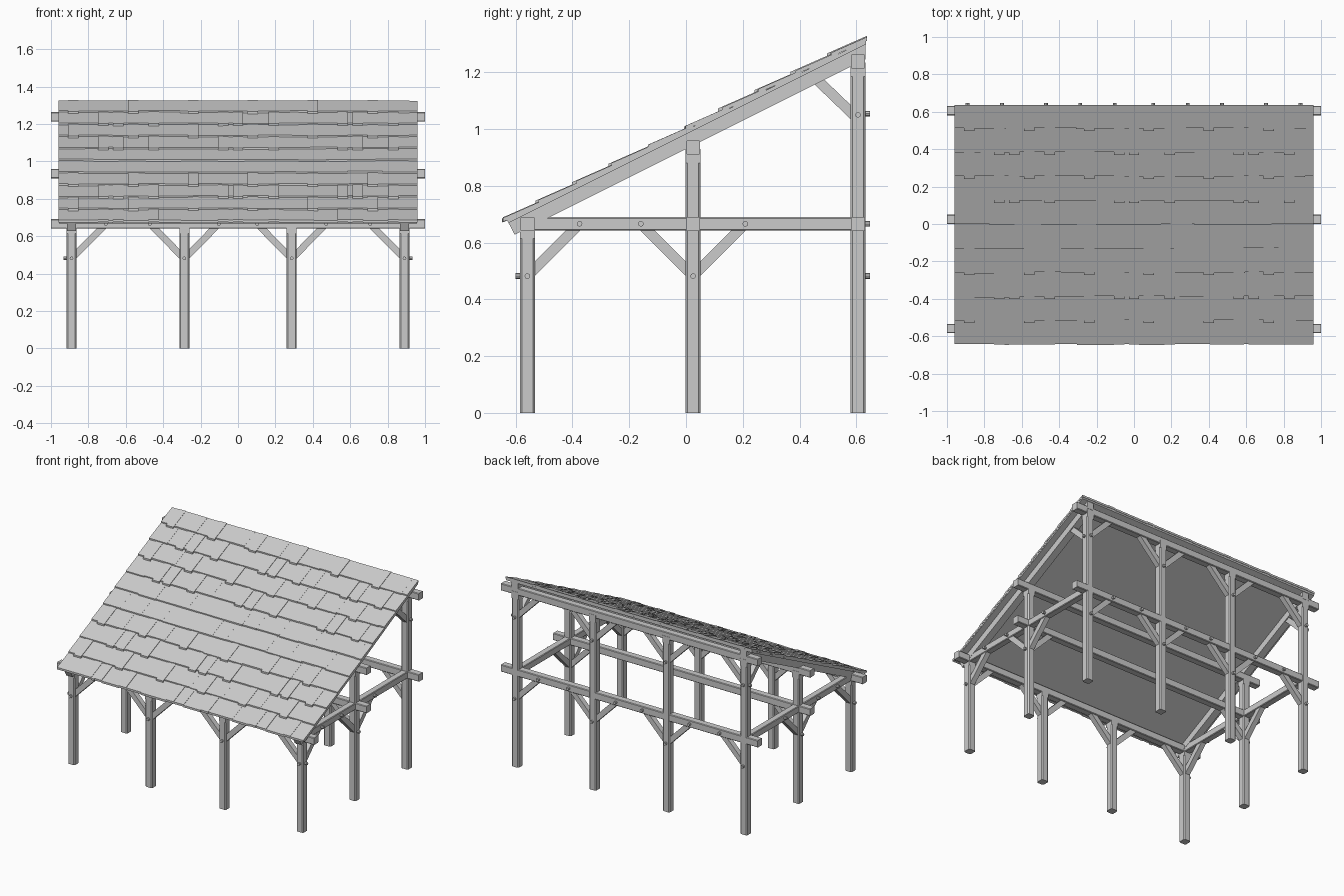
import bpy, bmesh, random
from mathutils import Vector, Matrix

random.seed(4)
cube = bpy.data.objects.get("Cube")
if cube:
    bpy.data.objects.remove(cube)

grey = bpy.data.materials.new("weathered_grey")
grey.use_nodes = True
grey.diffuse_color = (0.6, 0.6, 0.6, 1)
grey.node_tree.nodes["Principled BSDF"].inputs["Base Color"].default_value = (0.6, 0.6, 0.6, 1)


def finish(name, bm):
    bmesh.ops.recalc_face_normals(bm, faces=bm.faces[:])
    mesh = bpy.data.meshes.new(name)
    bm.to_mesh(mesh)
    bm.free()
    mesh.materials.append(grey)
    obj = bpy.data.objects.new(name, mesh)
    bpy.context.collection.objects.link(obj)
    return obj


def timber(name, start, end, width, chamfer=0.0):
    """Square timber between two points."""
    start, end = Vector(start), Vector(end)
    along = (end - start).normalized()
    side = Vector((1, 0, 0)) if abs(along.x) < 0.001 else Vector((0, 1, 0))
    up = along.cross(side)
    turn = Matrix((side, up, along)).transposed().to_4x4()
    bm = bmesh.new()
    bmesh.ops.create_cube(bm, size=1)
    bmesh.ops.scale(bm, vec=(width, width, (end - start).length), verts=bm.verts)
    if chamfer:
        long_edges = [e for e in bm.edges
                      if abs(e.verts[0].co.z - e.verts[1].co.z) > 0.01]
        bmesh.ops.bevel(bm, geom=long_edges, offset=chamfer, segments=1, affect='EDGES')
    bmesh.ops.transform(bm, matrix=Matrix.Translation((start + end) / 2) @ turn, verts=bm.verts)
    return finish(name, bm)


def peg(start, direction):
    """Round peg pointing out of a timber face."""
    direction = Vector(direction)
    bm = bmesh.new()
    bmesh.ops.create_cone(bm, cap_ends=True, segments=8, radius1=0.01, radius2=0.01, depth=0.042)
    turn = direction.to_track_quat('Z', 'Y').to_matrix().to_4x4()
    bmesh.ops.transform(bm, verts=bm.verts,
                        matrix=Matrix.Translation(Vector(start) + direction * 0.021) @ turn)
    return finish("peg", bm)


def add_prism(bm, profile, x0, x1):
    """Extrude a y-z profile along x."""
    ends = [[bm.verts.new((x, y, z)) for y, z in profile] for x in (x0, x1)]
    bm.faces.new(ends[0])
    bm.faces.new(ends[1])
    n = len(profile)
    for i in range(n):
        j = (i + 1) % n
        bm.faces.new((ends[0][i], ends[0][j], ends[1][j], ends[1][i]))


POST = 0.053
FRONT, MID, BACK = -0.559, 0.025, 0.606
END, INNER = 0.89, 0.287
RAIL = 0.666
REACH = 0.184
all_x = (-END, -INNER, INNER, END)

# Posts with square heads
for row, y, top, xs in (("front", FRONT, 0.645, all_x),
                        ("middle", MID, 0.91, (-END, END)),
                        ("back", BACK, 1.215, all_x)):
    for x in xs:
        timber(row + "_post", (x, y, 0), (x, y, top), POST, 0.007)
        timber(row + "_post_head", (x, y, top - 0.03), (x, y, top + 0.02), POST)

# Long beams
for name, y, z in (("front_beam", FRONT, RAIL), ("middle_rail", MID, RAIL),
                   ("middle_beam", MID, 0.935), ("back_rail", BACK, RAIL),
                   ("back_beam", BACK, 1.238)):
    timber(name, (-1, y, z), (1, y, z), 0.05, 0.004)

# Braces under the long beams, with pegs on the outer faces
for y, z, out, rail_pegs, xs in ((FRONT, RAIL, -1, True, all_x), (BACK, RAIL, 1, True, all_x),
                                 (BACK, 1.238, 1, False, all_x),
                                 (MID, RAIL, 0, False, (-END, END))):
    for x in xs:
        if out:
            peg((x, y, z - REACH), (0, out, 0))
        for way in (-1, 1):
            if abs(x + way * REACH) > END:
                continue
            tip = x + way * REACH
            timber("long_brace", (x, y, z - REACH - 0.002), (tip, y, z), 0.036)
            if rail_pegs:
                peg((tip, y, z), (0, out, 0))

# Side frames: rail, braces and pegs
for s in (-1, 1):
    x = s * END
    timber("side_rail", (x, FRONT - 0.026, RAIL), (x, BACK + 0.026, RAIL), 0.047, 0.004)
    for y, way in ((FRONT, 1), (MID, -1), (MID, 1)):
        timber("side_brace", (x, y, RAIL - REACH), (x, y + way * REACH, RAIL), 0.036)
        peg((x, y + way * REACH, RAIL), (s, 0, 0))
    timber("rafter_brace", (x, BACK, 1.035), (x, 0.45, 1.185), 0.036)
    for y, z in ((FRONT, RAIL - REACH), (MID, RAIL - REACH), (BACK, 1.05)):
        peg((x, y, z), (s, 0, 0))

    # Rafter
    bm = bmesh.new()
    add_prism(bm, [(-0.604, 0.628), (0.632, 1.246), (0.632, 1.298), (-0.625, 0.669)],
              x - 0.025, x + 0.025)
    finish("rafter", bm)

# Roof deck
bm = bmesh.new()
add_prism(bm, [(-0.625, 0.669), (0.635, 1.299), (0.635, 1.313), (-0.631, 0.68)], -0.958, 0.958)
finish("roof_deck", bm)

# Shingle courses: wide shingles split by narrow raised ones that hang lower
ROWS, STEP, EAVE, EDGE = 10, 0.1285, -0.645, 0.96


def add_shingle(bm, y, x0, x1, drop, lift):
    y0 = y - drop
    front = 0.685 + 0.505 * (y - EAVE) - 0.44 * drop + lift
    y1 = min(y + 0.155, 0.637)
    back = front + 0.44 * (y1 - y0)
    add_prism(bm, [(y0, front - 0.014), (y1, back - 0.014), (y1, back), (y0, front)], x0, x1)


for row in range(ROWS):
    y = EAVE + STEP * row
    if row in (4, 5):
        narrow = []
    elif row % 2:
        narrow = [-0.88 + 0.32 * k for k in range(6)]
    else:
        narrow = [c + k for k in (-0.64, 0, 0.64) for c in (-0.08, 0, 0.19)]
    bm = bmesh.new()
    x = -EDGE
    for c in narrow + [EDGE + 0.03]:
        left, right = c - 0.028, min(c + 0.028, EDGE)
        # Wide stretch up to the next narrow shingle, in slightly uneven pieces
        while x < min(left, EDGE) - 0.001:
            nxt = min(x + random.uniform(0.1, 0.2), left, EDGE)
            if min(left, EDGE) - nxt < 0.04:
                nxt = min(left, EDGE)
            add_shingle(bm, y, x, nxt, random.uniform(-0.004, 0.004), random.uniform(0, 0.002))
            x = nxt
        if left < EDGE - 0.01:
            add_shingle(bm, y, max(left, -EDGE), right, 0 if row == 0 else 0.014, 0.004)
            x = right
    finish("shingle_course", bm)
